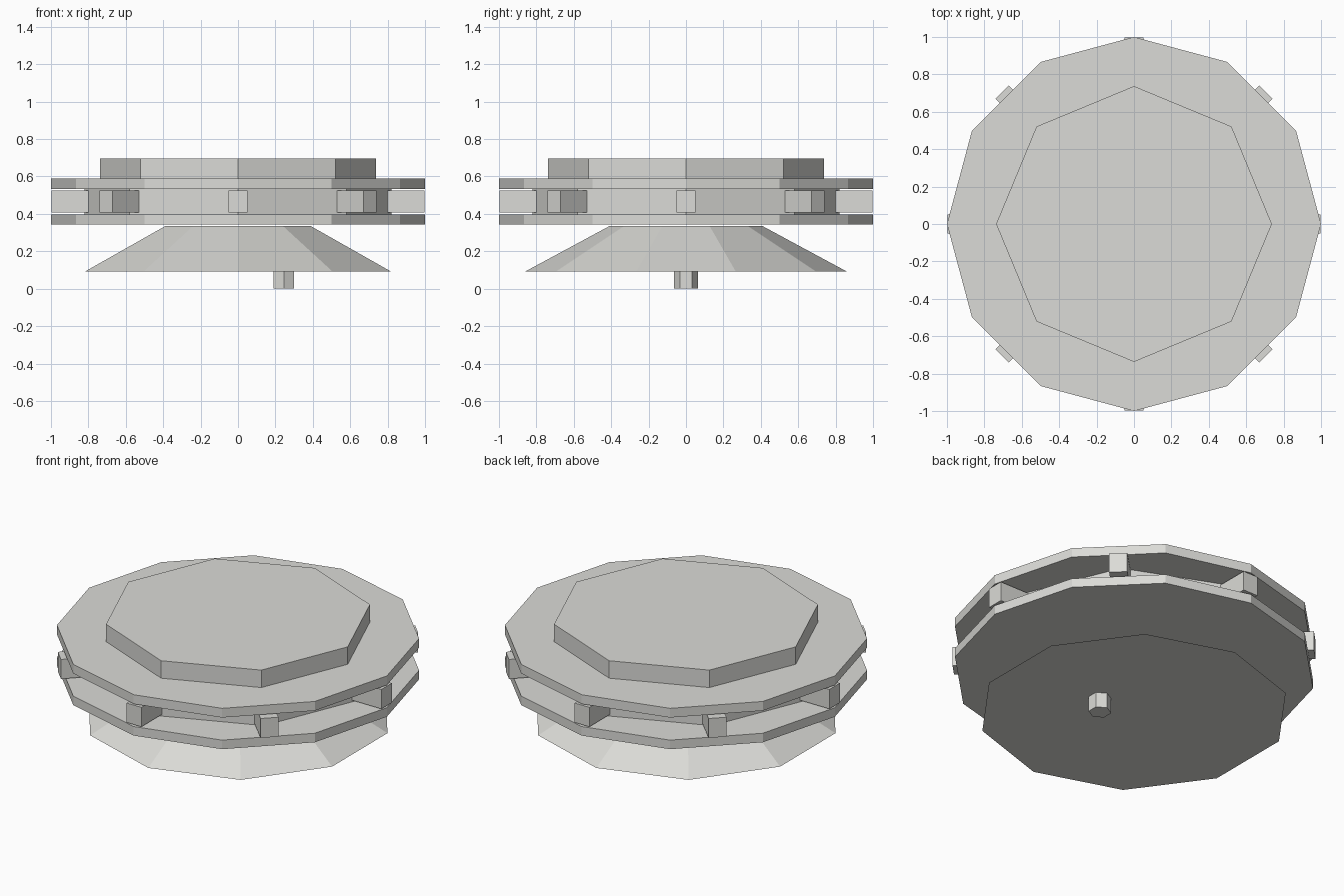
import bpy
import math

cube = bpy.data.objects.get("Cube")
if cube:
    bpy.data.objects.remove(cube, do_unlink=True)

# Single pale grey finish
grey = bpy.data.materials.new("pale_grey")
grey.use_nodes = True
colour = (0.71, 0.71, 0.68, 1)
grey.diffuse_color = colour
grey.node_tree.nodes["Principled BSDF"].inputs["Base Color"].default_value = colour


def prism(name, sides, bottom, top, r_bottom, r_top, turn=0, x=0):
    """Flat-sided drum or cone between two heights, first corner at angle turn."""
    bpy.ops.mesh.primitive_cone_add(
        vertices=sides, radius1=r_bottom, radius2=r_top, depth=top - bottom,
        location=(x, 0, (bottom + top) / 2))
    obj = bpy.context.object
    obj.name = name
    # Primitive corners start on +y
    obj.rotation_euler.z = math.radians(turn - 90)
    obj.data.materials.append(grey)
    return obj


# Underside: small foot and flared skirt
prism("foot", 6, 0, 0.1, 0.063, 0.063, turn=90, x=0.245)
prism("skirt", 10, 0.092, 0.336, 0.86, 0.407, turn=90)

# Body: two rims around a recessed drum, with a raised cap
prism("lower_rim", 12, 0.342, 0.397, 1, 1)
prism("drum", 8, 0.39, 0.54, 0.82, 0.82)
prism("upper_rim", 12, 0.534, 0.59, 1, 1)
prism("cap", 8, 0.585, 0.696, 0.737, 0.737)

# Blocks on the drum corners
inner, outer = 0.76, 0.998
for i in range(8):
    angle = i * math.pi / 4
    mid = (inner + outer) / 2
    bpy.ops.mesh.primitive_cube_add(
        size=1, location=(mid * math.cos(angle), mid * math.sin(angle), 0.467),
        rotation=(0, 0, angle))
    block = bpy.context.object
    block.name = f"rim_block_{i + 1}"
    block.scale = (outer - inner, 0.1, 0.118)
    block.data.materials.append(grey)
